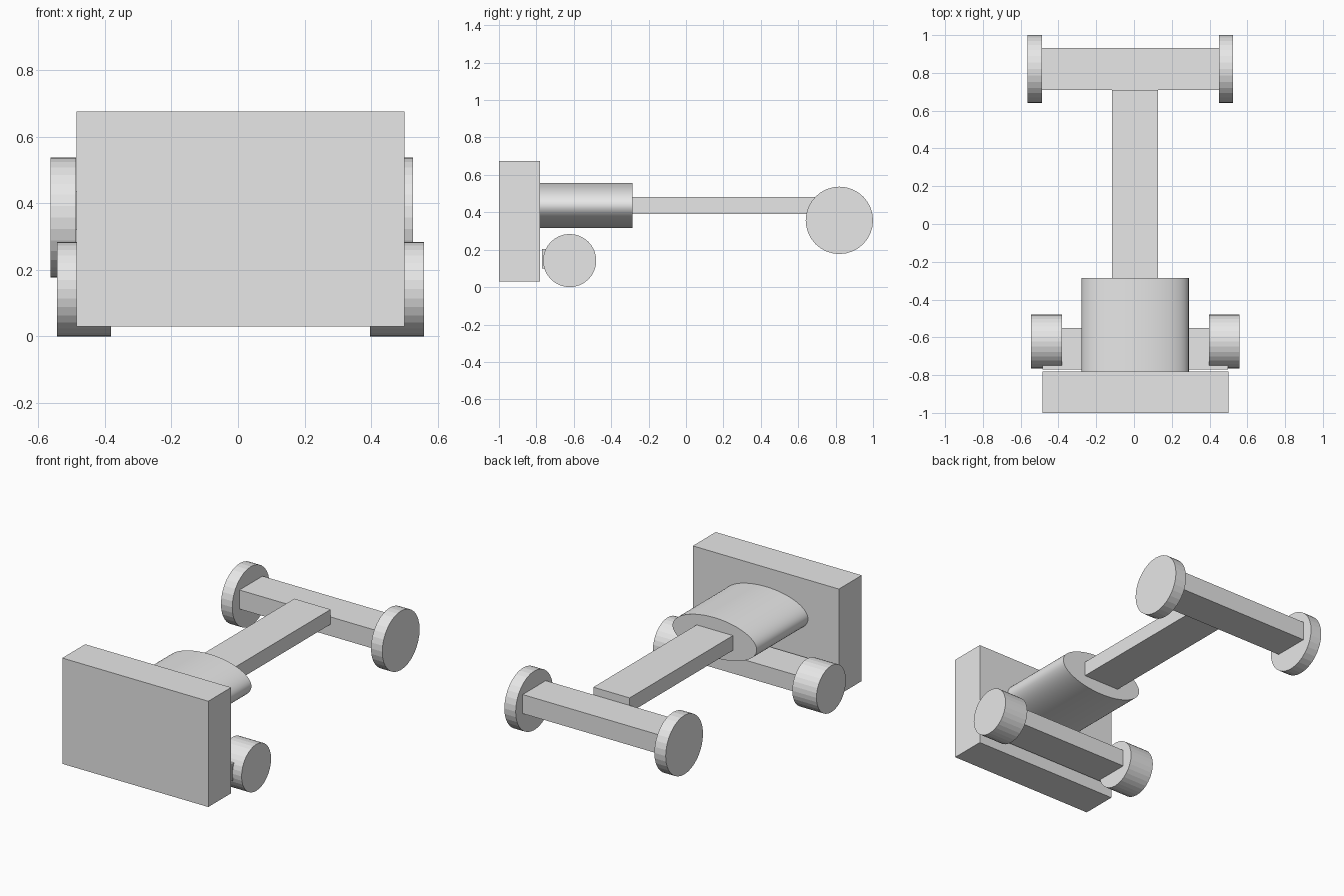
import bpy
import math

cube = bpy.data.objects.get("Cube")
if cube:
    bpy.data.objects.remove(cube, do_unlink=True)

GREY = (0.8, 0.8, 0.8, 1.0)
grey = bpy.data.materials.new("light_grey")
grey.use_nodes = True
grey.diffuse_color = GREY
grey.node_tree.nodes["Principled BSDF"].inputs["Base Color"].default_value = GREY


def finish(name, x, y, z):
    """Name the new part, stretch it to its extents and colour it."""
    ob = bpy.context.object
    ob.name = name
    ob.location = [(lo + hi) / 2 for lo, hi in (x, y, z)]
    ob.data.materials.append(grey)
    return ob


def box(name, x, y, z):
    bpy.ops.mesh.primitive_cube_add(size=1)
    ob = finish(name, x, y, z)
    ob.scale = [hi - lo for lo, hi in (x, y, z)]
    bpy.ops.object.transform_apply(location=False, rotation=False, scale=True)
    return ob


def cylinder(name, x, y, z, axis, sides):
    """Round or oval cylinder filling the given extents along x or y."""
    bpy.ops.mesh.primitive_cylinder_add(radius=0.5, depth=1, vertices=sides)
    ob = finish(name, x, y, z)
    if axis == "x":
        ob.rotation_euler.y = math.pi / 2
    else:
        ob.rotation_euler.x = math.pi / 2
    bpy.ops.object.transform_apply(location=False, rotation=True, scale=False)
    ob.scale = [hi - lo for lo, hi in (x, y, z)]
    bpy.ops.object.transform_apply(location=False, rotation=False, scale=True)
    return ob


def wheel(name, x, y, z, radius):
    cylinder(name, x, (y - radius, y + radius), (z - radius, z + radius), "x", 32)


# Upright front plate
box("front_plate", (-0.485, 0.5), (-1.0, -0.78), (0.03, 0.675))

# Oval body, smooth around its side
cylinder("oval_body", (-0.277, 0.29), (-0.78, -0.285), (0.315, 0.558), "y", 96)
bpy.ops.object.shade_smooth_by_angle(angle=math.radians(30))

# Long arm from the body to the rear axle
box("arm", (-0.117, 0.128), (-0.285, 0.71), (0.392, 0.482))

# Axles
box("rear_axle", (-0.487, 0.449), (0.71, 0.932), (0.32, 0.436))
box("front_axle", (-0.485, 0.498), (-0.77, -0.55), (0.1, 0.204))

# Thin rear wheels and wide front wheels
wheel("rear_right_wheel", (-0.563, -0.487), 0.82, 0.357, 0.18)
wheel("rear_left_wheel", (0.449, 0.525), 0.82, 0.357, 0.18)
wheel("front_right_wheel", (-0.544, -0.381), -0.622, 0.142, 0.142)
wheel("front_left_wheel", (0.396, 0.559), -0.622, 0.142, 0.142)
